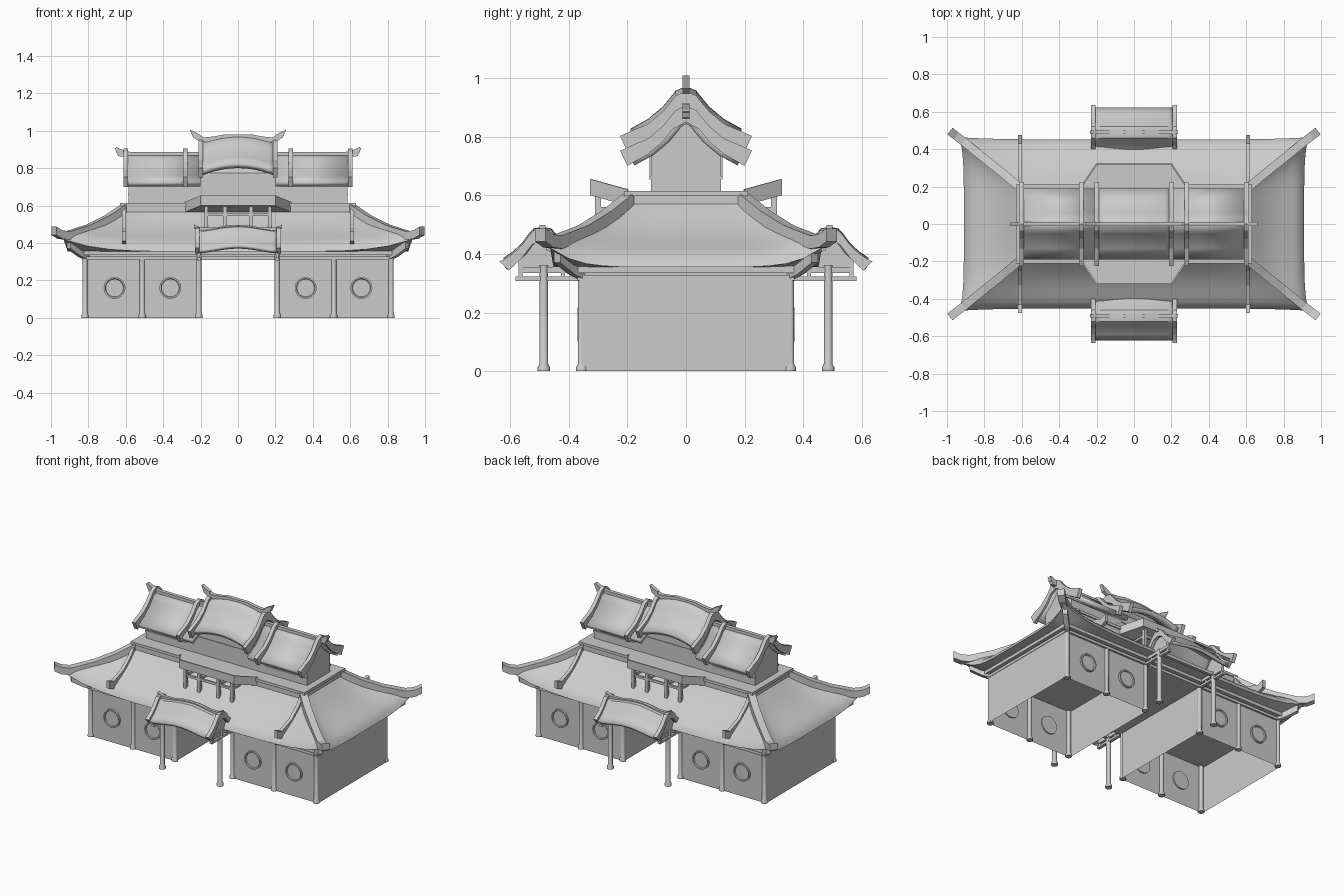
import bpy, bmesh, math
from mathutils import Vector

cube = bpy.data.objects.get("Cube")
if cube:
    bpy.data.objects.remove(cube, do_unlink=True)

stone = bpy.data.materials.new("plain grey")
stone.use_nodes = True
GREY = (0.6, 0.6, 0.6, 1)
stone.diffuse_color = GREY
stone.node_tree.nodes["Principled BSDF"].inputs["Base Color"].default_value = GREY


def finish(name, bm, mirror="", thick=0, smooth=False):
    """Turn a bmesh into an object, mirrored about the given world axes."""
    bmesh.ops.recalc_face_normals(bm, faces=bm.faces)
    mesh = bpy.data.meshes.new(name)
    bm.to_mesh(mesh)
    bm.free()
    mesh.materials.append(stone)
    ob = bpy.data.objects.new(name, mesh)
    bpy.context.collection.objects.link(ob)
    if smooth:
        bpy.ops.object.select_all(action='DESELECT')
        ob.select_set(True)
        bpy.context.view_layer.objects.active = ob
        bpy.ops.object.shade_smooth_by_angle(angle=math.radians(35))
    if thick:
        mod = ob.modifiers.new("thickness", 'SOLIDIFY')
        mod.thickness, mod.offset = thick, -1
    if mirror:
        mod = ob.modifiers.new("mirror", 'MIRROR')
        mod.use_axis = ("x" in mirror, "y" in mirror, False)
        mod.use_mirror_merge = False


def box(name, x, y, z, mirror="", open_ends=False):
    bm = bmesh.new()
    bmesh.ops.create_cube(bm, size=1)
    for v in bm.verts:
        v.co = Vector(r[0] if c < 0 else r[1] for c, r in zip(v.co, (x, y, z)))
    if open_ends:
        bm.normal_update()
        bmesh.ops.delete(bm, geom=[f for f in bm.faces if abs(f.normal.z) > 0.5], context='FACES')
    finish(name, bm, mirror)


def prism(name, points, offset, mirror=""):
    """Extrude a closed polygon of 3D points by an offset."""
    bm = bmesh.new()
    face = bm.faces.new([bm.verts.new(p) for p in points])
    new = bmesh.ops.extrude_face_region(bm, geom=[face], use_keep_orig=True)["geom"]
    bmesh.ops.translate(bm, verts=[g for g in new if isinstance(g, bmesh.types.BMVert)], vec=offset)
    finish(name, bm, mirror)


def gable_board(name, x, width, top, under, yc=0, dz=0, mirror="x"):
    """Flat bargeboard between an upper and a lower half curve."""
    loop = [(-y, z) for y, z in reversed(top)] + top[1:]
    loop += list(reversed(under)) + [(-y, z) for y, z in under[1:]]
    prism(name, [(x - width / 2, yc + y, z + dz) for y, z in loop], (width, 0, 0), mirror)


def sweep(name, path, w, h, mirror=""):
    """Sweep an upright rectangle along a path."""
    bm = bmesh.new()
    pts = [Vector(p) for p in path]
    rings = []
    for i, p in enumerate(pts):
        d = pts[min(i + 1, len(pts) - 1)] - pts[max(i - 1, 0)]
        side = Vector((-d.y, d.x, 0)).normalized() * w / 2
        up = Vector((0, 0, h / 2))
        rings.append([bm.verts.new(p + o) for o in (side + up, up - side, -side - up, side - up)])
    for a, b in zip(rings, rings[1:]):
        for k in range(4):
            bm.faces.new((a[k], a[k - 1], b[k - 1], b[k]))
    bm.faces.new(rings[0])
    bm.faces.new(rings[-1])
    finish(name, bm, mirror)


def lathe(name, profile, place, mirror="", sides=16):
    """Spin a (radius, distance) profile; place turns (u, v, distance) into a point."""
    bm = bmesh.new()
    rings = [[bm.verts.new(place(r * math.cos(math.tau * k / sides), r * math.sin(math.tau * k / sides), d))
              for k in range(sides)] for r, d in profile]
    for a, b in zip(rings, rings[1:]):
        for k in range(sides):
            bm.faces.new((a[k - 1], a[k], b[k], b[k - 1]))
    bm.faces.new(rings[0])
    bm.faces.new(rings[-1])
    finish(name, bm, mirror, smooth=True)


def gable_sheet(name, x0, x1, half, thick, yc=0, dz=0, arch=0, power=1, mirror=""):
    """Curved saddle roof sheet along x; arch lifts the middle of the span."""
    profile = [(-y, z) for y, z in reversed(half)] + half[1:]
    n = 12 if arch else 1
    bm = bmesh.new()
    rows = []
    for i in range(n + 1):
        lift = arch * (1 - (2 * i / n - 1) ** 2) ** power
        rows.append([bm.verts.new((x0 + (x1 - x0) * i / n, yc + y, z + dz + lift)) for y, z in profile])
    for a, b in zip(rows, rows[1:]):
        for k in range(len(profile) - 1):
            bm.faces.new((a[k], b[k], b[k + 1], a[k + 1]))
    finish(name, bm, mirror, thick, smooth=True)


# Ground floor: two halls either side of a passage
box("hall_walls", (0.2, 0.832), (-0.358, 0.358), (0, 0.32), "x", open_ends=True)
box("lower_cornice", (-0.835, 0.835), (-0.37, 0.37), (0.31, 0.328))
box("upper_cornice", (-0.85, 0.85), (-0.385, 0.385), (0.335, 0.365))
box("frieze", (-0.825, 0.825), (-0.355, 0.355), (0.32, 0.345))
column = [(0.02, 0), (0.02, 0.013), (0.014, 0.024), (0.014, 0.315)]
for x in (0.21, 0.512, 0.818):
    lathe("hall_column", column, lambda u, v, d: (x + u, v - 0.355, d), "xy")
window = [(0.058, 0.35), (0.058, 0.37), (0.05, 0.37), (0.047, 0.363), (0.002, 0.363)]
for x in (0.362, 0.66):
    lathe("round_window", window, lambda u, v, d: (x + u, -d, 0.16 + v), "xy", 32)

# Main hipped roof with rounded eaves and raised corners
levels = [(0, 0), (0.05, 0.13), (0.14, 0.23), (0.25, 0.31), (0.42, 0.42), (0.6, 0.55), (0.8, 0.75), (1, 1)]
N = 16
bm = bmesh.new()


def roof_ring(t, f, a, b, raise_corner=0.065):
    ring = []
    for side in range(4):
        for k in range(N):
            s = -1 + 2 * k / N
            x, y = ((s, -1), (1, s), (-s, 1), (-1, -s))[side]
            lift = abs(s) ** 6
            out = 1 + 0.025 * lift * (1 - t)
            z0 = 0.355 + raise_corner * lift
            ring.append(bm.verts.new((x * a * out, y * b * out, z0 + (0.57 - z0) * f)))
    return ring


rings = [roof_ring(1, 0, 0.845, 0.38, 0)]
rings += [roof_ring(t, f, 0.91 - 0.29 * t, 0.452 - 0.252 * t) for t, f in levels]
for a, b in zip(rings, rings[1:]):
    for k in range(4 * N):
        bm.faces.new((a[k - 1], a[k], b[k], b[k - 1]))
finish("main_roof", bm, smooth=True)
sweep("corner_ridge", [(0.61, -0.195, 0.585), (0.7, -0.27, 0.525), (0.8, -0.35, 0.475),
                       (0.91, -0.44, 0.44), (0.95, -0.47, 0.445), (0.984, -0.497, 0.465)], 0.045, 0.045, "xy")
sweep("slope_ridge", [(0.61, -0.2, 0.585), (0.61, -0.25, 0.52), (0.61, -0.33, 0.455),
                      (0.61, -0.43, 0.42), (0.61, -0.475, 0.437)], 0.022, 0.05, "xy")
sweep("corner_bracket", [(0.8, -0.34, 0.33), (0.85, -0.39, 0.355), (0.905, -0.44, 0.395)], 0.03, 0.05, "xy")

# Upper deck with flared balconies
box("upper_deck", (-0.62, 0.62), (-0.205, 0.205), (0.565, 0.6))
box("deck_rim", (-0.63, 0.63), (-0.212, 0.212), (0.597, 0.615))
plan = [(-0.285, -0.2, 0.565), (-0.2, -0.327, 0.6), (0.2, -0.327, 0.6), (0.285, -0.2, 0.565)]
prism("balcony_underside", plan, (0, 0, 0.01), "y")
prism("balcony_floor", [(x * 0.99, y * 0.99, 0.605) for x, y, z in plan], (0, 0, 0.011), "y")
for a, b in zip(plan, plan[1:]):
    wall = [a, b, (b[0], b[1], b[2] + 0.055), (a[0], a[1], a[2] + 0.055)]
    inward = Vector((-(b[1] - a[1]), b[0] - a[0], 0)).normalized() * 0.008
    prism("balcony_parapet", wall, inward, "y")
for x in (0.07, 0.17):
    box("balcony_post", (x - 0.01, x + 0.01), (-0.31, -0.29), (0.43, 0.605), "xy")
    box("balcony_tie", (x - 0.007, x + 0.007), (-0.3, -0.19), (0.545, 0.56), "xy")
box("balcony_rail", (-0.18, 0.18), (-0.307, -0.293), (0.545, 0.56), "y")

# Upper hall, with a moulding that steps up at the centre
wall = [(-0.12, 0.6), (0.12, 0.6), (0.12, 0.73), (0.07, 0.78), (0.035, 0.83), (0, 0.85),
        (-0.035, 0.83), (-0.07, 0.78), (-0.12, 0.73)]
prism("wing_hall", [(0.585, y, z) for y, z in wall], (-0.385, 0, 0), "x")
prism("centre_hall", [(-0.205, y, z + (0.045 if z > 0.7 else 0)) for y, z in wall], (0.41, 0, 0))
sweep("stepped_moulding", [(-0.587, -0.12, 0.66), (-0.285, -0.12, 0.66), (-0.2, -0.12, 0.722),
                           (0.2, -0.12, 0.722), (0.285, -0.12, 0.66), (0.587, -0.12, 0.66)], 0.01, 0.012, "y")

# Upper saddle roofs, gable boards and ridges
curve = [(0, 0.905), (0.035, 0.89), (0.055, 0.865), (0.08, 0.835), (0.13, 0.793), (0.19, 0.76)]
top = curve[:-1] + [(0.19, 0.768), (0.225, 0.752)]
under = [(0, 0.85), (0.045, 0.825), (0.08, 0.782), (0.13, 0.74), (0.2, 0.7)]
gable_sheet("wing_roof", 0.2, 0.6, curve, 0.03, dz=-0.032, mirror="x")
gable_sheet("centre_roof", -0.2, 0.2, curve, 0.03, dz=0.027, arch=0.04)
for x, dz in ((0.6, 0), (0.283, 0), (0.2, 0.05)):
    gable_board("roof_gable_board", x, 0.024, top, under, dz=dz)
sweep("wing_ridge", [(0.2, 0, 0.872), (0.57, 0, 0.872), (0.61, 0, 0.88), (0.652, 0, 0.9)], 0.024, 0.03, "x")
prism("wing_finial", [(0.6, -0.012, 0.86), (0.64, -0.012, 0.865), (0.66, -0.012, 0.91), (0.6, -0.012, 0.892)],
      (0, 0.024, 0), "x")
sweep("centre_ridge", [(-0.22, 0, 0.965), (-0.18, 0, 0.952), (-0.13, 0, 0.957), (-0.07, 0, 0.968), (0.07, 0, 0.968),
                       (0.13, 0, 0.957), (0.18, 0, 0.952), (0.22, 0, 0.965)], 0.024, 0.026)
prism("centre_finial", [(0.2, -0.012, 0.94), (0.24, -0.012, 0.965), (0.258, -0.012, 1.008), (0.2, -0.012, 0.978)],
      (0, 0.024, 0), "x")

# Entrance porches, front and back
Y = -0.49
porch = [(0, 0.485), (0.03, 0.48), (0.048, 0.46), (0.07, 0.43), (0.1, 0.402), (0.132, 0.38)]
porch_under = [(0, 0.445), (0.035, 0.432), (0.07, 0.385), (0.115, 0.343)]
gable_sheet("porch_roof", -0.215, 0.215, porch, 0.02, yc=Y, dz=-0.018, arch=0.025, power=2, mirror="y")
gable_board("porch_gable_board", 0.218, 0.025, porch + [(0.146, 0.375)], porch_under, yc=Y, mirror="xy")
sweep("porch_ridge", [(-0.235, Y, 0.488), (-0.2, Y, 0.472), (-0.12, Y, 0.472), (-0.05, Y, 0.485), (0.05, Y, 0.485),
                      (0.12, Y, 0.472), (0.2, Y, 0.472), (0.235, Y, 0.488)], 0.02, 0.022, "y")
gable = [(Y - 0.07, 0.35), (Y + 0.07, 0.35), (Y + 0.07, 0.4), (Y + 0.03, 0.45), (Y - 0.03, 0.45), (Y - 0.07, 0.4)]
prism("porch_gable", [(0.2, y, z) for y, z in gable], (0.012, 0, 0), "xy")
lathe("porch_column", [(0.021, 0), (0.021, 0.013), (0.015, 0.024), (0.015, 0.36)],
      lambda u, v, d: (0.21 + u, v - 0.485, d), "xy")
box("porch_lower_beam", (0.2, 0.22), (-0.582, -0.36), (0.308, 0.323), "xy")
box("porch_upper_beam", (0.2, 0.22), (-0.57, -0.36), (0.335, 0.355), "xy")
for y in (-0.565, -0.42):
    box("porch_strut", (0.203, 0.217), (y - 0.007, y + 0.007), (0.32, 0.39), "xy")
box("porch_lintel", (-0.21, 0.21), (-0.495, -0.475), (0.335, 0.355), "y")
